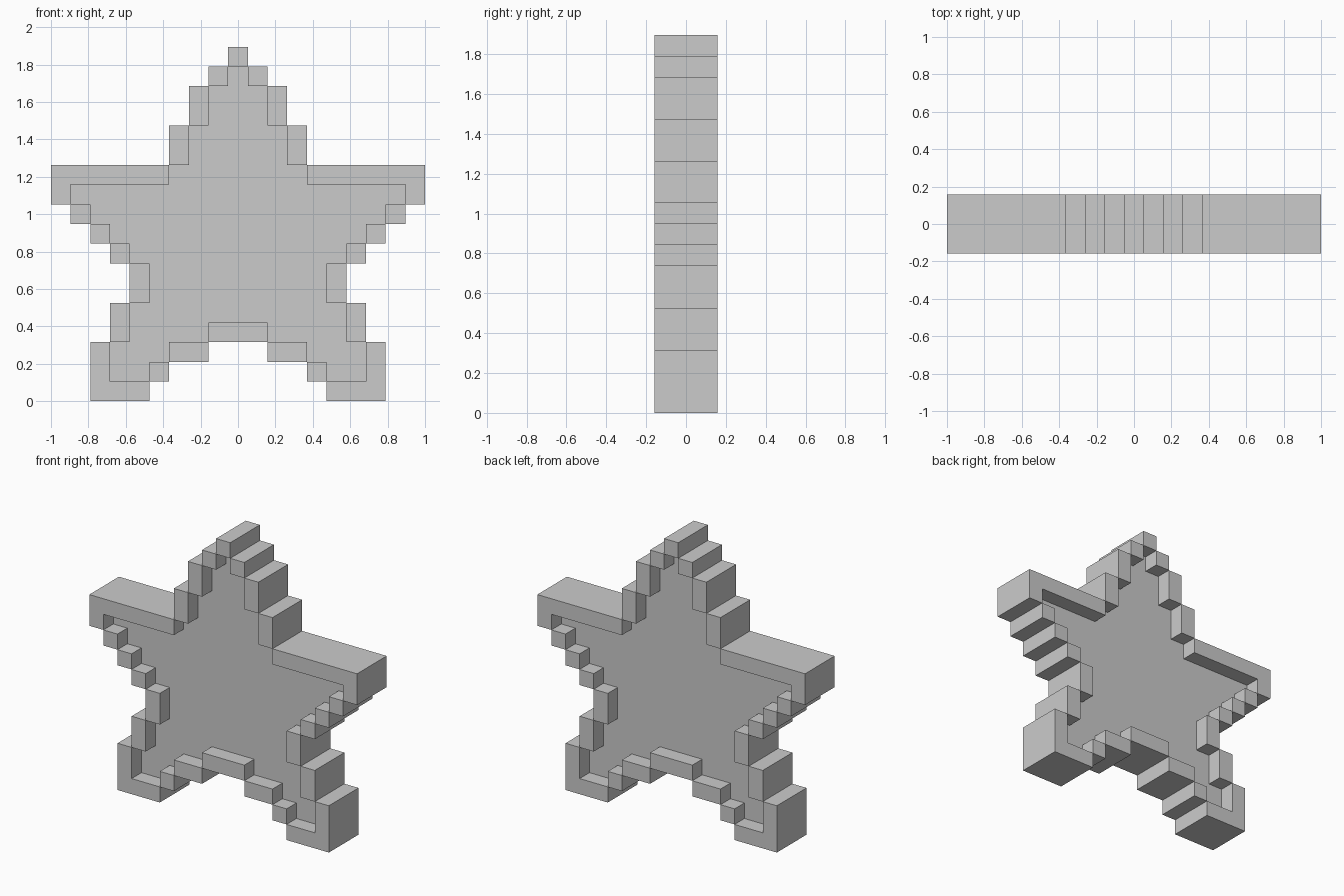
import bpy, bmesh, math

if "Cube" in bpy.data.objects:
    bpy.data.objects.remove(bpy.data.objects["Cube"])

U = 2 / 19  # one block; the star is 19 wide, 18 high, 3 deep

# Right-hand extents per row group: (z0, z1, x_start, x_end), x in blocks from centre
OUTER = [(0, 1, 4.5, 7.5), (1, 2, 3.5, 7.5), (2, 3, 1.5, 7.5), (3, 5, 0, 6.5),
         (5, 7, 0, 5.5), (7, 8, 0, 6.5), (8, 9, 0, 7.5), (9, 10, 0, 8.5),
         (10, 12, 0, 9.5), (12, 14, 0, 3.5), (14, 16, 0, 2.5),
         (16, 17, 0, 1.5), (17, 18, 0, 0.5)]
# Recessed panel inside the raised rim
INNER = [(1, 2, 4.5, 6.5), (2, 3, 3.5, 6.5), (3, 4, 1.5, 5.5), (4, 5, 0, 5.5),
         (5, 7, 0, 4.5), (7, 8, 0, 5.5), (8, 9, 0, 6.5), (9, 10, 0, 7.5),
         (10, 11, 0, 8.5), (11, 12, 0, 3.5), (12, 14, 0, 2.5),
         (14, 16, 0, 1.5), (16, 17, 0, 0.5)]


def cells(rows):
    """Mirrored set of (column, row) blocks."""
    return {(i, z) for z0, z1, a, b in rows for z in range(z0, z1)
            for i in range(-9, 10) if a <= abs(i) <= b}


outer, inner = cells(OUTER), cells(INNER)
# Rim blocks are three deep, panel blocks only one
solid = {(i, y, z) for i, z in outer for y in (-1, 0, 1)
         if y == 0 or (i, z) not in inner}

# Skin the blocks: keep only exposed faces
bm = bmesh.new()
for c in solid:
    for axis in range(3):
        for s in (-1, 1):
            n = list(c)
            n[axis] += s
            if tuple(n) in solid:
                continue
            corners = []
            for a, b in ((-.5, -.5), (.5, -.5), (.5, .5), (-.5, .5))[::s]:
                p = [0, 0, 0]
                p[axis] = s * .5
                p[(axis + 1) % 3], p[(axis + 2) % 3] = a, b
                corners.append(bm.verts.new(((c[0] + p[0]) * U, (c[1] + p[1]) * U,
                                             (c[2] + .5 + p[2]) * U)))
            bm.faces.new(corners)

# Merge into large flat faces
bmesh.ops.remove_doubles(bm, verts=bm.verts, dist=1e-4)
bmesh.ops.dissolve_limit(bm, angle_limit=math.radians(1),
                         verts=bm.verts, edges=bm.edges)
mesh = bpy.data.meshes.new("block_star")
bm.to_mesh(mesh)
bm.free()
bpy.context.collection.objects.link(bpy.data.objects.new("block_star", mesh))
